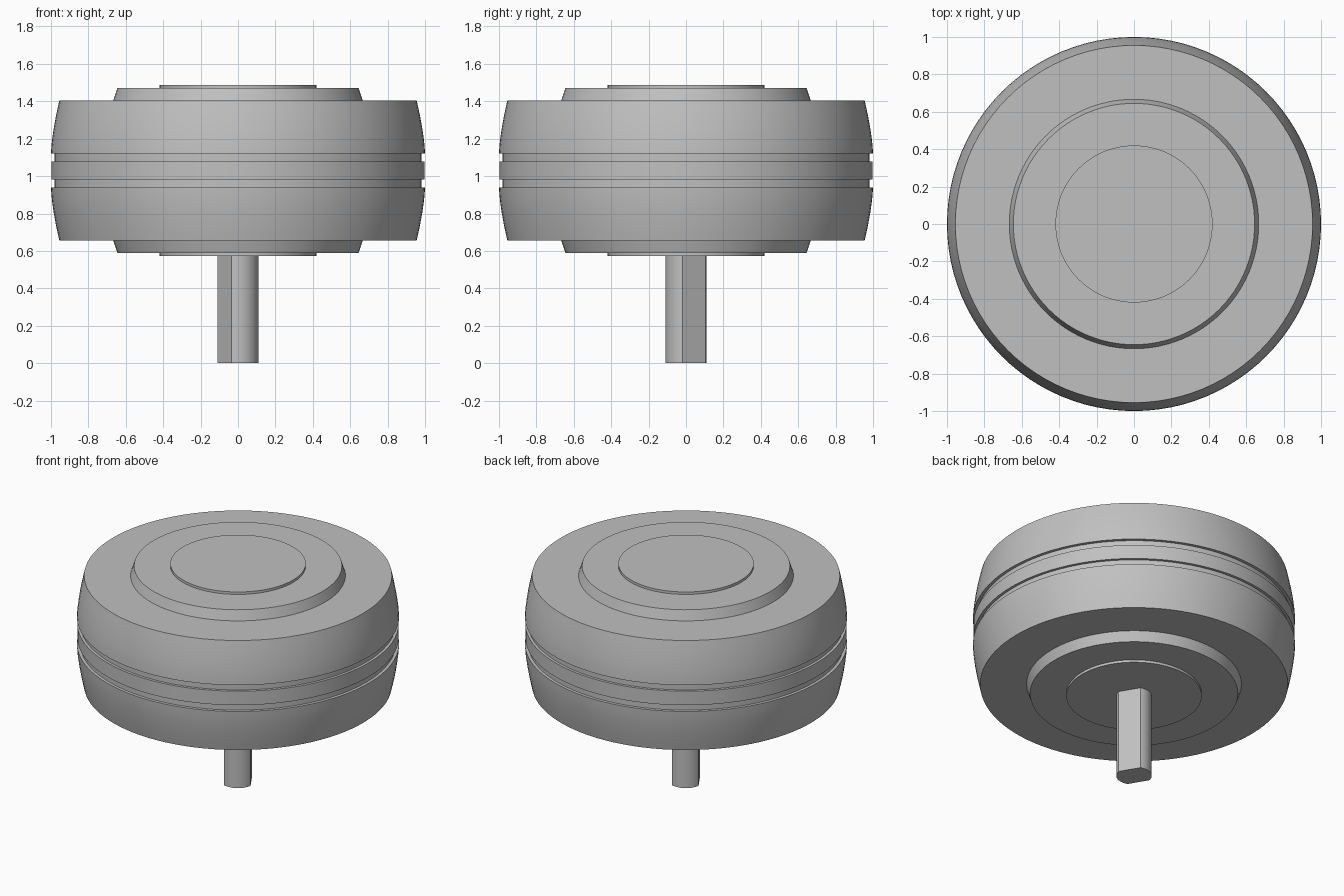
import bpy, bmesh, math

cube = bpy.data.objects.get("Cube")
if cube:
    bpy.data.objects.remove(cube, do_unlink=True)

grey = bpy.data.materials.new("plain grey")
grey.use_nodes = True
colour = (0.53, 0.53, 0.53, 1)
grey.diffuse_color = colour
grey.node_tree.nodes["Principled BSDF"].inputs["Base Color"].default_value = colour

MID = 1.03  # height of the wheel's mirror plane


def finish(name, bm):
    bmesh.ops.recalc_face_normals(bm, faces=bm.faces)
    mesh = bpy.data.meshes.new(name)
    bm.to_mesh(mesh)
    bm.free()
    obj = bpy.data.objects.new(name, mesh)
    bpy.context.collection.objects.link(obj)
    mesh.materials.append(grey)
    bpy.ops.object.select_all(action="DESELECT")
    obj.select_set(True)
    bpy.context.view_layer.objects.active = obj
    bpy.ops.object.shade_smooth_by_angle(angle=math.radians(20))
    return obj


def lathe(name, profile, steps=96):
    bm = bmesh.new()
    verts = [bm.verts.new((r, 0, z)) for r, z in profile]
    edges = [bm.edges.new(pair) for pair in zip(verts, verts[1:])]
    bmesh.ops.spin(bm, geom=verts + edges, cent=(0, 0, 0), axis=(0, 0, 1),
                   angle=math.tau, steps=steps)
    bmesh.ops.remove_doubles(bm, verts=bm.verts, dist=0.0001)
    return finish(name, bm)


# Wheel: hub cap, hub, bulged tread, groove and centre band, mirrored below
tread = []
for i in range(7):
    t = i / 6
    tread.append((0.955 + 0.045 * (1 - (1 - t) ** 1.5), 0.375 - 0.285 * t))
half = [(0, 0.458), (0.42, 0.458), (0.42, 0.441), (0.645, 0.441), (0.667, 0.375)]
half += tread + [(0.98, 0.09), (0.98, 0.048), (0.998, 0.048)]
profile = [(r, MID + h) for r, h in half]
profile += [(r, MID - h) for r, h in reversed(half)]
lathe("wheel", profile)

# Axle: round rod with two opposite flats
bm = bmesh.new()
ring = []
for start in (72, 252):
    for i in range(13):
        a = math.radians(start + i * 98 / 12)
        ring.append(bm.verts.new((0.11 * math.cos(a), 0.11 * math.sin(a), 0)))
base = bm.faces.new(ring)
top = bmesh.ops.extrude_face_region(bm, geom=[base], use_keep_orig=True)
bmesh.ops.translate(bm, vec=(0, 0, 0.58),
                    verts=[v for v in top["geom"] if isinstance(v, bmesh.types.BMVert)])
finish("axle", bm)
